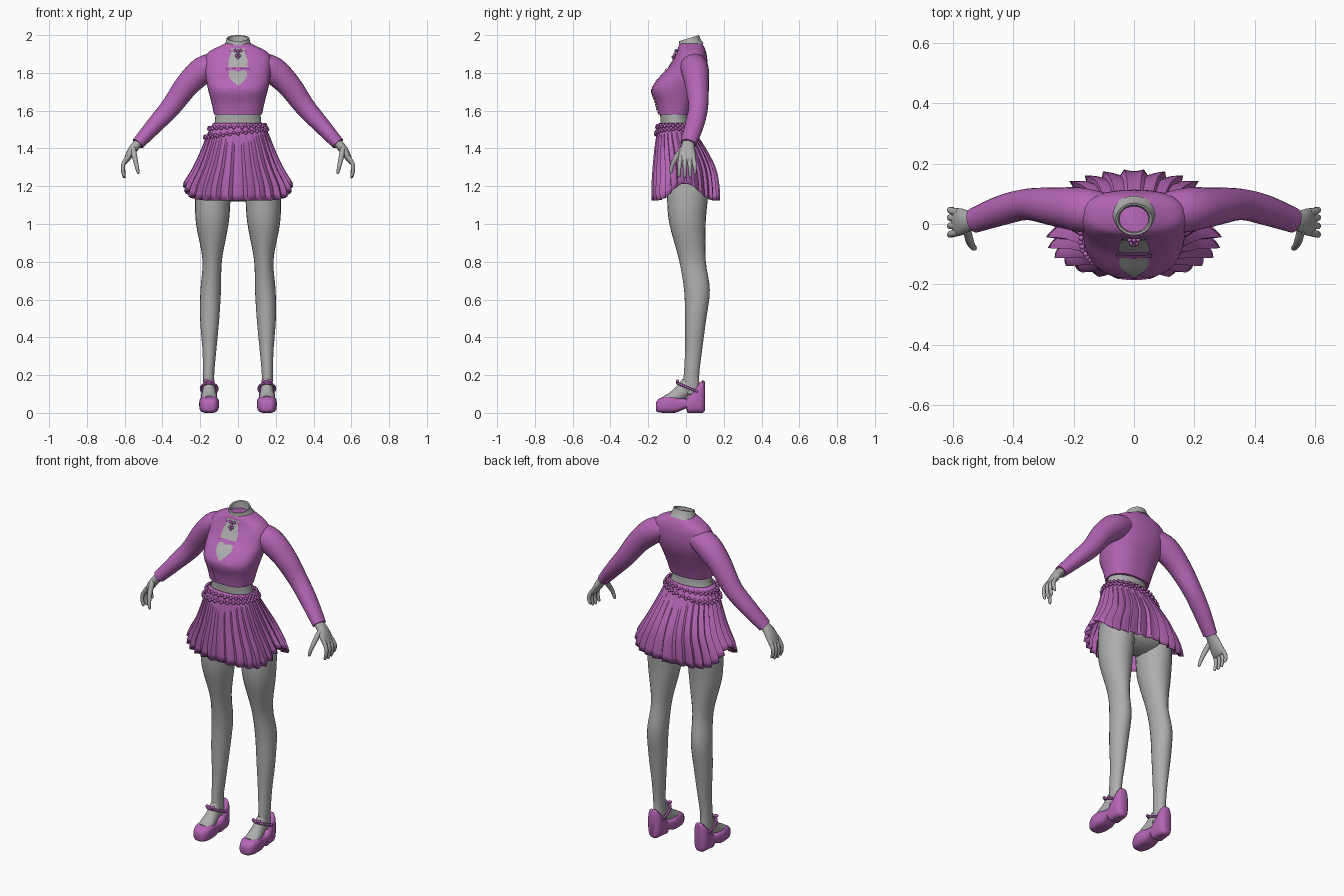
import bpy, bmesh
from math import sin, cos, pi, radians, copysign
from mathutils import Vector, Matrix
from mathutils.bvhtree import BVHTree

if "Cube" in bpy.data.objects:
    bpy.data.objects.remove(bpy.data.objects["Cube"])

X, Y, Z = Vector((1, 0, 0)), Vector((0, 1, 0)), Vector((0, 0, 1))


def material(name, rgb):
    m = bpy.data.materials.new(name)
    m.use_nodes = True
    m.diffuse_color = (*rgb, 1)
    m.node_tree.nodes["Principled BSDF"].inputs["Base Color"].default_value = (*rgb, 1)
    return m


purple = material("orchid purple", (0.46, 0.13, 0.46))
grey = material("skin grey", (0.42, 0.42, 0.42))


def finish(name, bm, mat, mirror=False, angle=40):
    bmesh.ops.recalc_face_normals(bm, faces=bm.faces)
    me = bpy.data.meshes.new(name)
    bm.to_mesh(me)
    bm.free()
    me.materials.append(mat)
    ob = bpy.data.objects.new(name, me)
    bpy.context.collection.objects.link(ob)
    bpy.ops.object.select_all(action="DESELECT")
    ob.select_set(True)
    bpy.context.view_layer.objects.active = ob
    bpy.ops.object.shade_smooth_by_angle(angle=radians(angle))
    if mirror:
        ob.modifiers.new("Mirror", "MIRROR")
    return ob


def smooth_rows(rows, steps):
    """Catmull-Rom interpolation through rows of numbers."""
    out = []
    for i in range(len(rows) - 1):
        p0, p1, p2 = rows[max(i - 1, 0)], rows[i], rows[i + 1]
        p3 = rows[min(i + 2, len(rows) - 1)]
        for k in range(steps):
            t = k / steps
            out.append([b + 0.5 * t * (c - a + t * (2*a - 5*b + 4*c - d + t * (3*(b - c) + d - a)))
                        for a, b, c, d in zip(p0, p1, p2, p3)])
    return out + [list(rows[-1])]


def oval(a, power):
    f = lambda v: copysign(abs(v) ** (2 / power), v)
    return f(cos(a)), f(sin(a))


def tube(name, rows, mat, axes=None, side=Y, power=2, seg=24, steps=4, mirror=False):
    """Loft through rows of (x, y, z, radius_a, radius_b)."""
    rows = smooth_rows(rows, steps)
    pts = [Vector(r[:3]) for r in rows]
    bm, rings = bmesh.new(), []
    for i, r in enumerate(rows):
        if axes:
            a, b = axes
        else:
            t = (pts[min(i + 1, len(pts) - 1)] - pts[max(i - 1, 0)]).normalized()
            b = (side - t * side.dot(t)).normalized()
            a = b.cross(t)
        ring = []
        for k in range(seg):
            u, v = oval(2 * pi * k / seg, power)
            ring.append(bm.verts.new(pts[i] + a * (u * r[3]) + b * (v * r[4])))
        rings.append(ring)
    for r0, r1 in zip(rings, rings[1:]):
        for k in range(seg):
            bm.faces.new((r0[k], r0[k - 1], r1[k - 1], r1[k]))
    bm.faces.new(rings[0])
    bm.faces.new(rings[-1])
    return finish(name, bm, mat, mirror)


def upright(rows, x=0):
    """(z, half width, front y, back y) to tube rows."""
    return [(x, (f + b) / 2, z, w, (b - f) / 2) for z, w, f, b in rows]


def chain(name, points, r, mirror=False):
    bm = bmesh.new()
    for p in points:
        bmesh.ops.create_icosphere(bm, subdivisions=2, radius=r, matrix=Matrix.Translation(p))
    return finish(name, bm, purple, mirror)


# Cropped jacket body
jacket = tube("jacket_body", upright([
    (1.58, .127, -.148, .03), (1.64, .14, -.16, .05), (1.71, .158, -.182, .08),
    (1.76, .168, -.155, .1), (1.82, .175, -.1, .113), (1.88, .175, -.062, .112),
    (1.915, .15, -.046, .105), (1.94, .1, -.04, .095), (1.955, .07, -.03, .085)]),
    purple, (X, Y), power=2.4, seg=40)
bm = bmesh.new()
bm.from_mesh(jacket.data)
surface = BVHTree.FromBMesh(bm)
bm.free()


def on_chest(x, z, lift):
    hit = surface.ray_cast(Vector((x, -1, z)), Y)[0]
    return Vector((x, (hit.y if hit else -.035) - lift, z))


def plate(name, half, mat, lift):
    """Thin panel following the chest, from the outline of its right half."""
    loop = half + [(-x, z) for x, z in reversed(half) if x]
    n = 5
    edge = [((p[0] * (n - k) + q[0] * k) / n, (p[1] * (n - k) + q[1] * k) / n)
            for p, q in zip(loop, loop[1:] + loop[:1]) for k in range(n)]
    mid = sum(z for _, z in half) / len(half)
    bm = bmesh.new()
    rings = [[bm.verts.new(on_chest(x * s, mid + (z - mid) * s, lift)) for x, z in edge]
             for s in (1, .75, .5, .25)]
    for r0, r1 in zip(rings, rings[1:]):
        for k in range(len(edge)):
            bm.faces.new((r0[k], r0[k - 1], r1[k - 1], r1[k]))
    bm.faces.new(rings[-1])
    return finish(name, bm, mat)


# Chest openings, straps and placket
plate("upper_opening", [(.052, 1.83), (.05, 1.87), (.037, 1.905), (.04, 1.93)], grey, .004)
plate("heart_opening", [(0, 1.732), (.032, 1.758), (.05, 1.785), (.046, 1.808),
                        (.025, 1.815), (0, 1.805)], grey, .004)
plate("chest_strap", [(.06, 1.813), (.06, 1.826)], purple, .008)
plate("collar_strap", [(.042, 1.912), (.042, 1.922)], purple, .008)
plate("front_placket", [(.05, 1.6), (.05, 1.715)], purple, .005)
chain("pendant", [on_chest(x, z, .008) for x, z in
                  ((0, 1.915), (.014, 1.918), (-.014, 1.918), (0, 1.9), (.008, 1.89), (-.008, 1.89), (0, 1.882))],
      .008)

# Neck with hollow top
tube("neck", [(0, .025, 1.935, .08, .068), (0, .02, 1.96, .066, .057), (0, .016, 1.984, .06, .053),
              (0, .016, 1.982, .053, .046), (0, .02, 1.93, .045, .038)],
     grey, (X, Vector((0, 1, .3))), steps=1, seg=32)

# Sleeves and hands
tube("sleeves", [(.11, .035, 1.85, .06, .07), (.185, .048, 1.815, .072, .073), (.27, .058, 1.735, .064, .063),
                 (.355, .065, 1.62, .054, .052), (.44, .045, 1.525, .045, .05), (.53, .012, 1.425, .034, .042)],
     purple, mirror=True)
tube("palms", [(.51, .016, 1.445, .024, .032), (.545, .01, 1.41, .024, .034), (.57, .007, 1.375, .021, .044),
               (.592, .006, 1.335, .014, .046), (.599, .006, 1.32, .006, .038)], grey, mirror=True)
for finger, y, drop in (("index", -.033, .005), ("middle", -.006, 0), ("ring", .02, .004), ("little", .044, .02)):
    tube(finger + "_fingers", [(.583, y * .85, 1.36, .01, .012), (.606, y, 1.32, .011, .012),
                               (.61, y * 1.08, 1.285 + drop / 2, .01, .01),
                               (.602, y * 1.1, 1.25 + drop, .008, .008), (.6, y * 1.1, 1.243 + drop, .003, .003)],
         grey, seg=10, steps=3, mirror=True)
tube("thumbs", [(.555, -.015, 1.4, .014, .016), (.547, -.05, 1.355, .014, .015), (.537, -.073, 1.31, .011, .011),
                (.529, -.08, 1.275, .008, .009), (.527, -.08, 1.265, .003, .003)],
     grey, seg=10, steps=3, mirror=True)

# Waist and hips
tube("hips", upright([
    (1.62, .12, -.14, .02), (1.54, .123, -.135, .02), (1.47, .148, -.138, .045), (1.4, .172, -.135, .085),
    (1.3, .205, -.125, .13), (1.21, .215, -.11, .135), (1.15, .17, -.07, .11), (1.12, .06, -.02, .06)]),
    grey, (X, Y), seg=32)

# Legs
leg_rows = [(1.24, .035, .218, -.105, .125), (1.127, .04, .227, -.1, .115), (1.0, .05, .222, -.088, .104),
            (.81, .085, .188, -.037, .104), (.65, .09, .199, -.01, .126), (.49, .1, .2, -.005, .106),
            (.33, .115, .188, -.005, .085), (.2, .126, .185, -.012, .07), (.1, .122, .182, -.02, .075)]
tube("legs", [((i + o) / 2, (f + b) / 2, z, (o - i) / 2, (b - f) / 2) for z, i, o, f, b in leg_rows],
     grey, (X, Y), mirror=True)

# Feet, chunky shoes and ankle straps
tube("feet", [(.153, -.115, .07, .035, .02), (.153, -.075, .08, .042, .03), (.153, -.03, .105, .036, .04),
              (.154, .015, .15, .03, .045)], grey, side=X and Z, mirror=True)


def lengthwise(rows):
    """(y, bottom, top, half width) to tube rows."""
    return [(.153, y, (b + t) / 2, w, (t - b) / 2) for y, b, t, w in rows]


tube("shoes", lengthwise([
    (-.16, .015, .05, .02), (-.15, .004, .07, .037), (-.115, 0, .087, .051), (-.07, 0, .09, .052),
    (-.045, .004, .08, .049), (-.005, .022, .075, .044), (.003, .022, .078, .043), (.008, 0, .08, .043),
    (.03, 0, .105, .043), (.065, 0, .15, .042), (.088, 0, .172, .036), (.1, .012, .165, .02)]),
    purple, (X, Z), power=3.2, steps=2, seg=28, mirror=True)
chain("ankle_straps", [Vector((.153 + .042 * cos(a), .022 + .068 * sin(a), .128 - .03 * sin(a)))
                       for a in [2 * pi * k / 36 for k in range(36)]], .008, True)
chain("strap_bows", [Vector((.153 + x, -.045, .162 + z)) for x, z in
                     ((0, 0), (.012, .004), (-.012, .004), (.02, .007), (-.02, .007))], .009, True)

# Pleated skirt: (z, half width, front y, back y)
skirt_rows = smooth_rows([
    (1.535, .132, -.145, .03), (1.47, .163, -.156, .06), (1.4, .188, -.165, .103),
    (1.3, .23, -.172, .152), (1.2, .283, -.176, .17), (1.12, .3, -.174, .172)], 5)


def skirt_point(a, z, grow=1.0):
    """Point of the skirt surface at an angle and height."""
    for r0, r1 in zip(skirt_rows, skirt_rows[1:]):
        if z >= r1[0]:
            break
    t = (r0[0] - z) / (r0[0] - r1[0])
    w, f, b = (p + (q - p) * t for p, q in zip(r0[1:], r1[1:]))
    u, v = oval(a, 2.25)
    return Vector((w * grow * u, (f + b) / 2 + (b - f) / 2 * grow * v, z))


pleats, levels = 30, 12
fold = (1, .45, -.2, -1)
bm = bmesh.new()
columns = []
for k in range(pleats * len(fold)):
    a = 2 * pi * (k + .5) / (pleats * len(fold))
    hem = 1.125 + .09 * abs(cos(a)) ** 8
    column = []
    for j in range(levels + 1):
        t = j / levels
        # Folds swing the other way on each half, so both sides match
        f = fold[k % len(fold)] if cos(a) > 0 else -fold[3 - k % len(fold)] * -1
        column.append(bm.verts.new(skirt_point(a, 1.535 + (hem - 1.535) * t, 1 + .055 * t ** .7 * f)))
    columns.append(column)
for i, c1 in enumerate(columns):
    c0 = columns[i - 1]
    for j in range(levels):
        bm.faces.new((c0[j], c1[j], c1[j + 1], c0[j + 1]))
skirt = finish("pleated_skirt", bm, purple, angle=25)
skirt.modifiers.new("Thickness", "SOLIDIFY").thickness = .004

# Waist chains, the lower one slanting
for name, height, slant, count in (("upper_waist_chain", 1.515, .008, 56), ("lower_waist_chain", 1.482, .022, 60)):
    angles = [2 * pi * k / count for k in range(count)]
    chain(name, [skirt_point(a, height + slant * cos(a) + .004 * (-1) ** k, 1.06)
                 for k, a in enumerate(angles)], .009)
